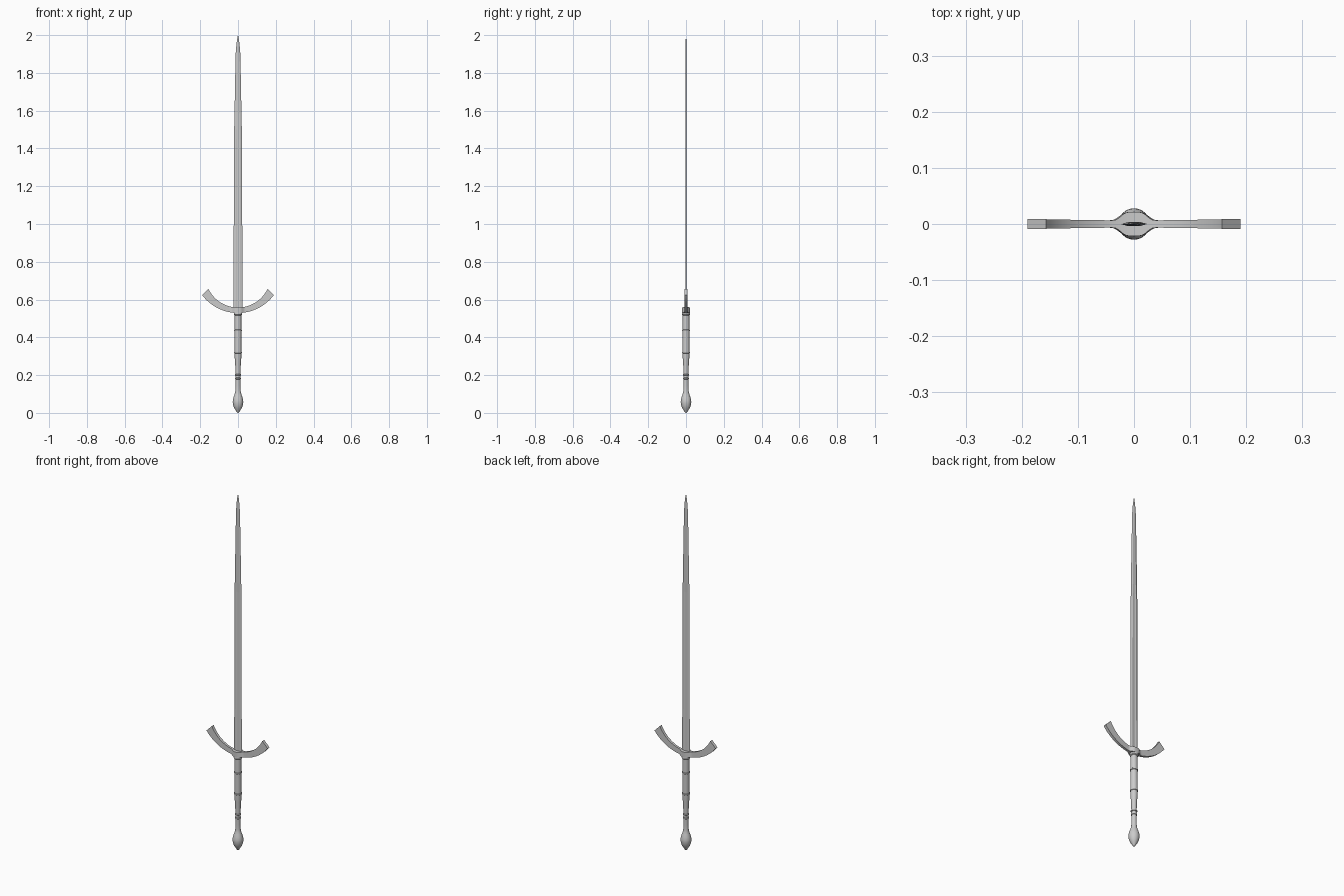
import bpy, bmesh
from math import sin, cos, pi, asin, exp

if "Cube" in bpy.data.objects:
    bpy.data.objects.remove(bpy.data.objects["Cube"])


def make_object(name, bm, angle=35):
    bmesh.ops.recalc_face_normals(bm, faces=bm.faces)
    mesh = bpy.data.meshes.new(name)
    bm.to_mesh(mesh)
    bm.free()
    obj = bpy.data.objects.new(name, mesh)
    bpy.context.collection.objects.link(obj)
    bpy.ops.object.select_all(action='DESELECT')
    obj.select_set(True)
    bpy.context.view_layer.objects.active = obj
    if angle:
        bpy.ops.object.shade_smooth_by_angle(angle=angle * pi / 180)
    return obj


def loft(name, rings, angle=35):
    """Skin a list of closed cross-sections and cap both ends."""
    bm = bmesh.new()
    loops = [[bm.verts.new(p) for p in ring] for ring in rings]
    n = len(loops[0])
    for a, b in zip(loops, loops[1:]):
        for i in range(n):
            j = (i + 1) % n
            bm.faces.new((a[i], a[j], b[j], b[i]))
    bm.faces.new(loops[0])
    bm.faces.new(loops[-1])
    return make_object(name, bm, angle)


def lathe(name, profile, sides=24):
    """Turn (radius, z) pairs around the z axis."""
    return loft(name, [[(r * cos(2 * pi * i / sides), r * sin(2 * pi * i / sides), z)
                        for i in range(sides)] for r, z in profile])


# Blade: bevelled edges, with a shallow fuller that fades out at z = 1.5
def blade_section(w, t, fuller, z):
    half = [(w, 0), (w * 0.5, t), (w * 0.25, t - fuller),
            (-w * 0.25, t - fuller), (-w * 0.5, t)]
    back = [(-x, -y) for x, y in half]
    return [(x, y, z) for x, y in half + back]


stations = [(0.024, 0.0035, 0.0012, 0.535), (0.021, 0.0033, 0.0012, 1.45),
            (0.0202, 0.0032, 0, 1.50), (0.014, 0.0028, 0, 1.82),
            (0.0125, 0.0026, 0, 1.90), (0.0085, 0.002, 0, 1.95),
            (0.0045, 0.0013, 0, 1.98), (0.0005, 0.0003, 0, 2.0)]
loft("blade", [blade_section(*s) for s in stations], 0)

# Guard: upswept arms flaring toward the ends, swelling into a round block
def arc(radius, x_end, z0, t):
    a = t * asin(x_end / radius)
    return radius * sin(a), z0 + radius * (1 - cos(a))


guard = []
for i in range(-30, 31):
    t = i / 30
    xo, zo = arc(0.2375, 0.19, 0.529, t)
    xi, zi = arc(0.174, 0.157, 0.558, t)
    x = abs(xo + xi) / 2
    y = 0.006 + 0.0025 * abs(t) + 0.0155 * exp(-(x / 0.027) ** 4)
    guard.append([(xo, -y, zo), (xi, -y, zi), (xi, y, zi), (xo, y, zo)])
loft("crossguard", guard)

# Collar between guard and grip
lathe("guard_collar", [(0.019, 0.516), (0.022, 0.52), (0.022, 0.53), (0.019, 0.54)])

# Grip: thick upper part tapering to a slim lower part
lathe("grip", [(0.0125, 0.17), (0.0135, 0.21), (0.0145, 0.25), (0.0165, 0.275),
               (0.0185, 0.315), (0.0185, 0.33), (0.018, 0.44), (0.0175, 0.52)])

# Raised bands on the grip
for name, r, z in (("upper_band", 0.0205, 0.437), ("middle_band", 0.021, 0.319),
                   ("lower_band", 0.0165, 0.202), ("pommel_band", 0.0155, 0.182)):
    lathe(name, [(r - 0.004, z - 0.005), (r, z - 0.0025),
                 (r, z + 0.0025), (r - 0.004, z + 0.005)])

# Pommel: pear shape with a slim neck
lathe("pommel", [(0.003, 0.0), (0.008, 0.006), (0.012, 0.013), (0.019, 0.023), (0.025, 0.038),
                 (0.028, 0.055), (0.0275, 0.066), (0.0245, 0.08), (0.0195, 0.094),
                 (0.0155, 0.107), (0.0138, 0.12), (0.013, 0.145), (0.013, 0.18)])
